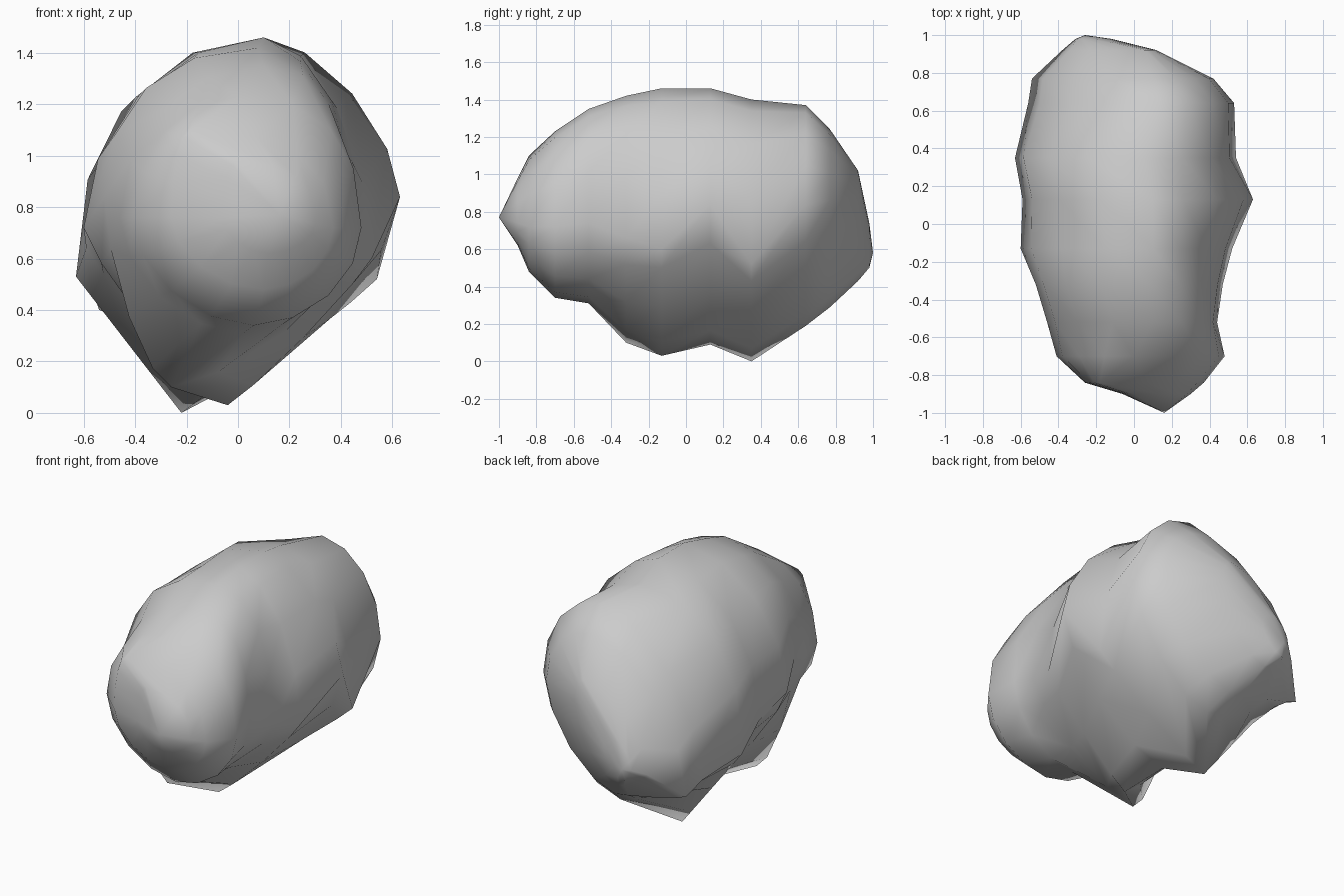
import bpy, bmesh, math

# Cross-sections along the rock, front to back:
# y, x left, x right, z bottom, z top, x of bottom, x of top, z of left, z of right
SECTIONS = [
    (-0.90, -0.06, 0.30, 0.62, 0.98, 0.12, 0.00, 0.76, 0.74),
    (-0.84, -0.26, 0.37, 0.48, 1.10, 0.10, -0.18, 0.76, 0.72),
    (-0.70, -0.41, 0.48, 0.34, 1.23, 0.06, 0.00, 0.76, 0.72),
    (-0.52, -0.46, 0.44, 0.31, 1.35, 0.02, 0.10, 0.76, 0.74),
    (-0.32, -0.52, 0.47, 0.10, 1.42, -0.26, 0.08, 0.84, 0.66),
    (-0.13, -0.60, 0.52, 0.03, 1.46, -0.04, 0.10, 0.72, 0.60),
    (0.13, -0.59, 0.63, 0.09, 1.46, -0.10, 0.10, 0.64, 0.84),
    (0.35, -0.63, 0.54, 0.00, 1.40, -0.22, 0.05, 0.53, 0.52),
    (0.64, -0.56, 0.53, 0.19, 1.37, 0.00, 0.13, 0.46, 0.84),
    (0.77, -0.54, 0.42, 0.29, 1.24, -0.05, 0.10, 0.40, 0.86),
    (0.92, -0.38, 0.12, 0.43, 1.02, -0.18, 0.06, 0.55, 0.88),
    (0.98, -0.31, -0.12, 0.50, 0.74, -0.26, -0.20, 0.58, 0.66),
]
FRONT_TIP = (0.16, -1.0, 0.77)
BACK_TIP = (-0.26, 1.0, 0.58)
SEGMENTS = 16
# Up to this y, fullness of: upper right, upper left, lower left, lower right
FULLNESS = [
    (-0.40, (2.4, 2.0, 1.8, 1.9)),
    (-0.20, (2.2, 2.2, 1.5, 1.4)),
    (0.00, (1.8, 1.9, 1.2, 1.1)),
    (0.20, (1.6, 2.1, 1.1, 1.5)),
    (0.50, (2.2, 2.3, 1.0, 1.1)),
    (1.00, (2.0, 1.7, 1.2, 1.6)),
]


def section_points(y, xl, xr, zb, zt, xb, xt, zl, zr):
    full = next(f for limit, f in FULLNESS if y < limit)
    points = []
    for i in range(SEGMENTS):
        a = 2 * math.pi * i / SEGMENTS
        c, s = math.cos(a), math.sin(a)
        n = full[i * 4 // SEGMENTS]
        u, v = abs(c) ** (2 / n), abs(s) ** (2 / n)
        side_x, side_z = (xr, zr) if c > 0 else (xl, zl)
        pole_x, pole_z = (xt, zt) if s > 0 else (xb, zb)
        points.append((pole_x + (side_x - pole_x) * u, y,
                       side_z + (pole_z - side_z) * v))
    return points


# Skin the sections and close both ends to a point
bm = bmesh.new()
rings = [[bm.verts.new(p) for p in section_points(*s)] for s in SECTIONS]
front, back = bm.verts.new(FRONT_TIP), bm.verts.new(BACK_TIP)
for i in range(SEGMENTS):
    j = (i + 1) % SEGMENTS
    for r0, r1 in zip(rings, rings[1:]):
        bm.faces.new((r0[i], r0[j], r1[j], r1[i]))
    bm.faces.new((front, rings[0][j], rings[0][i]))
    bm.faces.new((back, rings[-1][i], rings[-1][j]))
bmesh.ops.recalc_face_normals(bm, faces=bm.faces)
for f in bm.faces:
    f.smooth = True

mesh = bpy.data.meshes.new("rock")
bm.to_mesh(mesh)
bm.free()
bpy.context.collection.objects.link(bpy.data.objects.new("rock", mesh))
